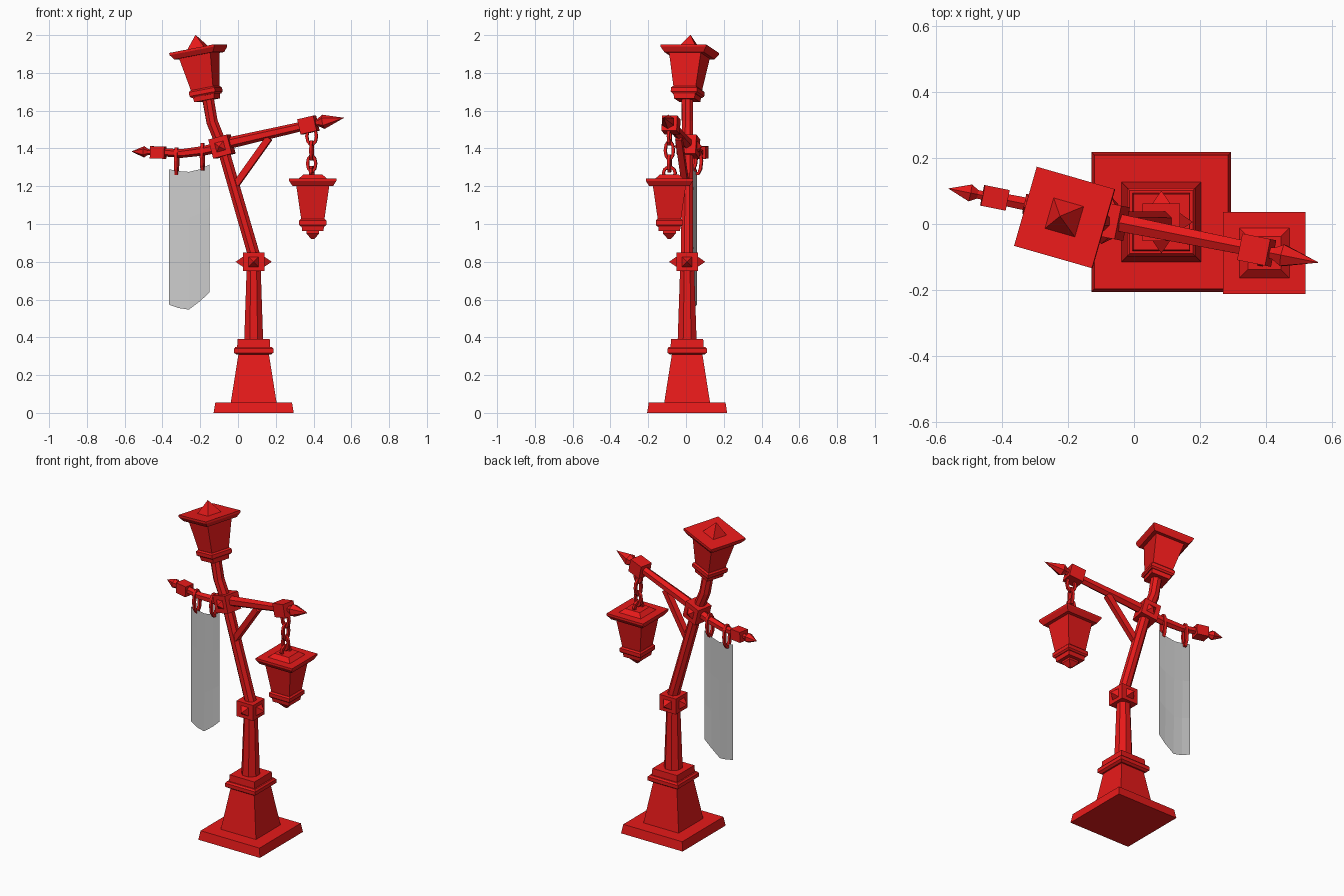
import bpy, bmesh
from math import sin, cos, pi, radians
from mathutils import Vector, Matrix

if "Cube" in bpy.data.objects:
    bpy.data.objects.remove(bpy.data.objects["Cube"])

red = bpy.data.materials.new("red_paint")
red.diffuse_color = (0.8, 0.01, 0.01, 1)
red.use_nodes = True
red.node_tree.nodes["Principled BSDF"].inputs["Base Color"].default_value = red.diffuse_color


def make(name, rings, mat=red, closed=False):
    """Skin a list of vertex rings, capping the ends unless the path is closed."""
    bm = bmesh.new()
    vs = [[bm.verts.new(p) for p in ring] for ring in rings]
    n = len(vs[0])
    for k in range(len(vs) if closed else len(vs) - 1):
        a, b = vs[k], vs[(k + 1) % len(vs)]
        for i in range(n):
            j = (i + 1) % n
            bm.faces.new((a[i], a[j], b[j], b[i]))
    if not closed:
        bm.faces.new(vs[0][::-1])
        bm.faces.new(vs[-1])
    bmesh.ops.remove_doubles(bm, verts=bm.verts, dist=1e-5)
    bmesh.ops.recalc_face_normals(bm, faces=bm.faces)
    me = bpy.data.meshes.new(name)
    bm.to_mesh(me)
    bm.free()
    if mat:
        me.materials.append(mat)
    ob = bpy.data.objects.new(name, me)
    bpy.context.collection.objects.link(ob)
    return ob


def circle(r, sides):
    k = r / cos(pi / sides)          # r is the distance to the flats
    return [Vector((k * cos(2 * pi * (i + .5) / sides), k * sin(2 * pi * (i + .5) / sides), 0))
            for i in range(sides)]


def loft(name, profile, matrix, sides=4):
    """Straight stack of (half width, height) sections."""
    return make(name, [[matrix @ (p + Vector((0, 0, z))) for p in circle(r, sides)]
                       for r, z in profile])


def tube(name, path, sides=6):
    """Tube through (x, y, z, radius) points."""
    pts = [Vector(p[:3]) for p in path]
    rings = []
    for i, p in enumerate(pts):
        d = pts[min(i + 1, len(pts) - 1)] - pts[max(i - 1, 0)]
        q = d.to_track_quat('Z', 'Y')
        rings.append([p + q @ c for c in circle(path[i][3], sides)])
    return make(name, rings)


def link(name, loc, w, h, r, turn):
    """Elongated chain link standing upright."""
    rings = []
    for k in range(10):
        a = 2 * pi * k / 10
        c = Vector((w * cos(a), 0, h * sin(a)))
        out = Vector((cos(a), 0, sin(a)))
        rings.append([c + out * r * cos(b) + Vector((0, r * sin(b), 0))
                      for b in (pi / 4, 3 * pi / 4, 5 * pi / 4, 7 * pi / 4)])
    m = Matrix.Translation(loc) @ Matrix.Rotation(turn, 4, 'Z')
    return make(name, [[m @ p for p in ring] for ring in rings], closed=True)


def frame(loc, yaw=0, tilt=0):
    return (Matrix.Translation(loc) @ Matrix.Rotation(radians(yaw), 4, 'Z')
            @ Matrix.Rotation(radians(tilt), 4, 'Y'))


def studs(name, m, half, turns, size, height):
    """Pyramid studs on the sides of a block."""
    for t in turns:
        s = m @ Matrix.Rotation(t * pi / 2, 4, 'Z') @ Matrix.Rotation(pi / 2, 4, 'X')
        loft(name, [(size, half - .005), (.0005, half + height)], s)


# Base and pedestal
CX, CY = .083, .006
base = frame((CX, CY, 0))
loft("base_plate", [(.212, 0), (.203, .055)], base)
loft("pedestal", [(.122, .05), (.08, .315)], base)
loft("pedestal_collar", [(.09, .308), (.104, .318), (.104, .34), (.096, .35)], base)
loft("pedestal_cap", [(.088, .345), (.085, .39)], base)

# Post with lower knuckle
loft("lower_post", [(.05, .385), (.037, .77)], base, 8)
knuckle = frame((CX, CY, .8))
loft("knuckle", [(.057, -.048), (.057, .048)], knuckle)
studs("knuckle_stud", knuckle, .057, range(4), .03, .038)
tube("upper_post", [(CX, CY, .84, .032), (-.08, .008, 1.4, .03), (-.137, .008, 1.54, .03),
                    (-.16, .006, 1.67, .03)], 8)

# Junction block
joint = frame((-.085, .012, 1.41), -11.5, -15)
loft("junction_block", [(.052, -.052), (.052, .052)], joint)
studs("junction_stud", joint, .052, (0, 2), .03, .022)


# Arms follow one slanted line in plan
def arm_y(x):
    return .012 - .2 * (x + .085)


def arm(name, pts, sides=6):
    return tube(name, [(x, arm_y(x), z, r) for x, z, r in pts], sides)


arm("right_arm", [(-.085, 1.42, .027), (.37, 1.524, .021)])
arm("left_arm", [(-.085, 1.41, .024), (-.18, 1.388, .022), (-.3, 1.373, .02), (-.43, 1.382, .018)])
arm("arm_brace", [(-.01, 1.21, .017), (.165, 1.455, .017)], 4)
arm("right_end_block", [(.33, 1.514, .041), (.415, 1.534, .041)], 4)
arm("left_end_block", [(-.385, 1.377, .032), (-.46, 1.38, .032)], 4)
arm("right_finial", [(.41, 1.533, .016), (.425, 1.537, .018), (.452, 1.541, .033), (.56, 1.562, .0005)])
arm("left_finial", [(-.455, 1.38, .013), (-.475, 1.381, .013), (-.497, 1.382, .026), (-.563, 1.384, .0005)])

# Lanterns share the collar, body and roof
def lantern(name, m):
    loft(name + "_foot", [(.056, 0), (.06, .03)], m)
    loft(name + "_collar", [(.064, .025), (.072, .034), (.072, .056), (.064, .064)], m)
    loft(name + "_body", [(.061, .06), (.088, .245)], m)
    loft(name + "_roof", [(.108, .24), (.125, .266), (.125, .278)], m)


top = frame((-.163, .006, 1.655), -16, -10.5)
lantern("top_lantern", top)
loft("top_lantern_finial", [(.05, .275), (.0005, .352)], top)

hang = frame((.396, -.088, .962))
lantern("hanging_lantern", hang)
loft("hanging_lantern_cap", [(.079, .275), (.05, .3)], hang)
loft("hanging_lantern_drop", [(.034, .002), (.034, -.012), (.008, -.042)], hang)

# Chain
for i, (z, w, h) in enumerate([(1.465, .026, .045), (1.39, .022, .048),
                               (1.32, .022, .042), (1.27, .032, .032)]):
    link("chain_link", (.39, -.088, z), w, h, .011, radians(-11 + 90 * (i % 2)))

# Banner and its rings
for x, z in ((-.325, 1.333), (-.188, 1.355)):
    link("banner_ring", (x, arm_y(x), z), .022, .068, .012, radians(78))

bm = bmesh.new()
rows = []
for x, zt, zb, dy in [(-.365, 1.29, .573, 0), (-.315, 1.28, .555, -.008), (-.26, 1.276, .547, -.01),
                      (-.2, 1.29, .592, -.006), (-.152, 1.315, .637, 0)]:
    y = .047 - .1 * (x + .26)
    rows.append([bm.verts.new((x, y + dy * k / 3, zt + (zb - zt) * k / 3)) for k in range(4)])
for a, b in zip(rows, rows[1:]):
    for k in range(3):
        bm.faces.new((a[k], a[k + 1], b[k + 1], b[k]))
me = bpy.data.meshes.new("banner")
bm.to_mesh(me)
bm.free()
bpy.context.collection.objects.link(bpy.data.objects.new("banner", me))
